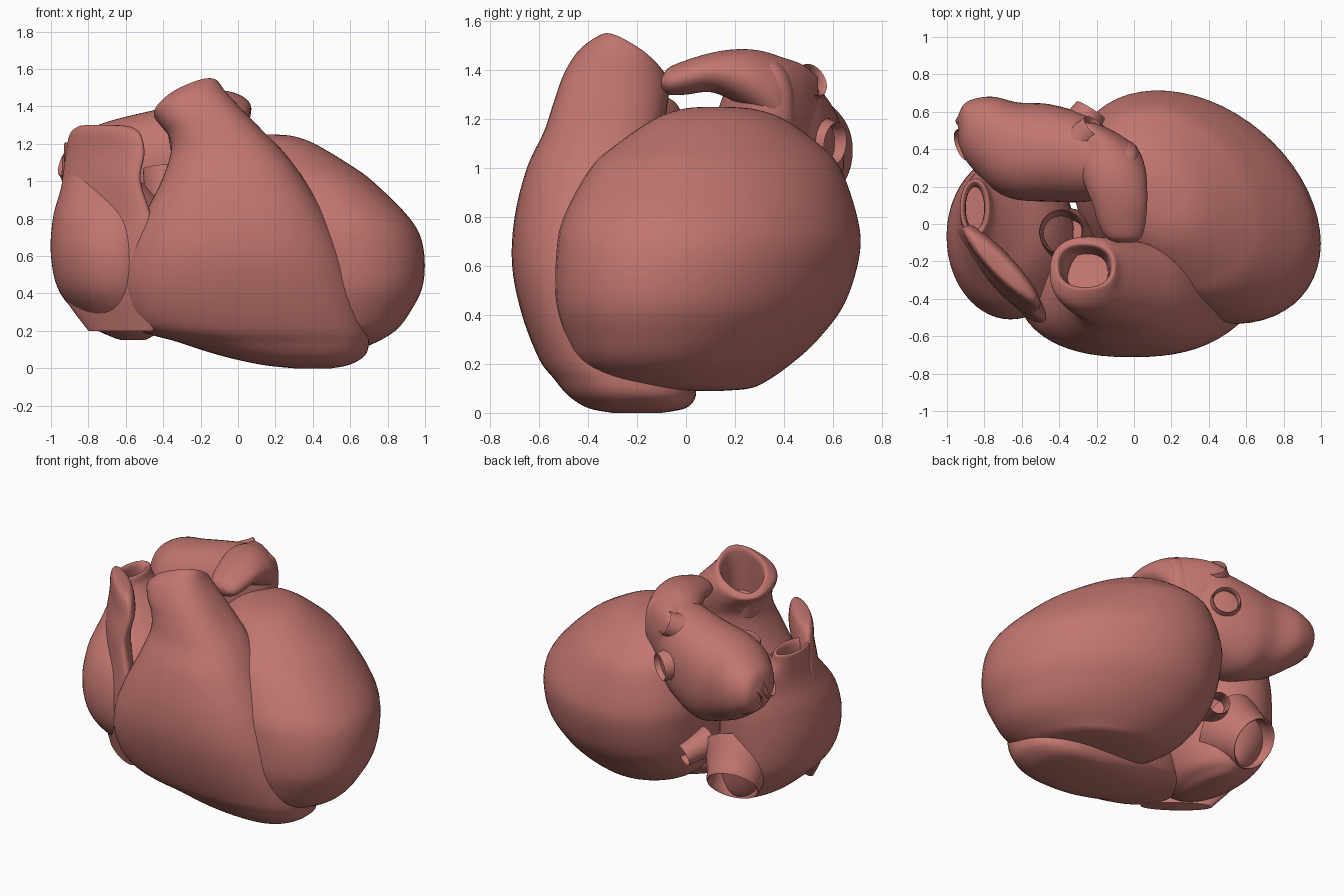
import bpy
import bmesh
import math
from mathutils import Vector

default_cube = bpy.data.objects.get("Cube")
if default_cube:
    bpy.data.objects.remove(default_cube, do_unlink=True)

SIDES = 56
STEPS = 6

# Single tissue colour
tissue = bpy.data.materials.new("muscle_pink")
tissue.use_nodes = True
tissue.diffuse_color = (0.54, 0.18, 0.16, 1)
shader = tissue.node_tree.nodes["Principled BSDF"]
shader.inputs["Base Color"].default_value = tissue.diffuse_color
shader.inputs["Roughness"].default_value = 0.6


def finish(name, bm):
    """Turn a bmesh into a smooth shaded, coloured object."""
    bmesh.ops.recalc_face_normals(bm, faces=bm.faces)
    mesh = bpy.data.meshes.new(name)
    bm.to_mesh(mesh)
    bm.free()
    mesh.materials.append(tissue)
    obj = bpy.data.objects.new(name, mesh)
    bpy.context.collection.objects.link(obj)
    bpy.ops.object.select_all(action="DESELECT")
    obj.select_set(True)
    bpy.context.view_layer.objects.active = obj
    bpy.ops.object.shade_smooth_by_angle(angle=math.radians(50))
    return obj


def skin(name, loops):
    """Bridge a list of point loops into a closed skin."""
    bm = bmesh.new()
    rings = [[bm.verts.new(p) for p in loop] for loop in loops]
    for low, high in zip(rings, rings[1:]):
        for i in range(len(low)):
            j = (i + 1) % len(low)
            bm.faces.new((low[i], low[j], high[j], high[i]))
    bm.faces.new(rings[0])
    bm.faces.new(rings[-1])
    return finish(name, bm)


def spline(rows):
    """Smoothly interpolate the rows of section measurements."""
    ends = [rows[0]] + rows + [rows[-1]]
    result = []
    for a, b, c, d in zip(ends, ends[1:], ends[2:], ends[3:]):
        for step in range(STEPS):
            t = step / STEPS
            result.append([
                q + t * ((r - p) + t * ((2 * p - 5 * q + 4 * r - s)
                         + t * (3 * (q - r) + s - p))) / 2
                for p, q, r, s in zip(a, b, c, d)])
    return result + [rows[-1]]


def rounded(value, power):
    return math.copysign(abs(value) ** (2 / power), value)


def loft(name, axis, rows, power=2, skew=0):
    """Rows: position on axis, min and max of both cross directions, two tilts."""
    rows = [list(row) + [0] * (7 - len(row)) for row in rows]
    loops = []
    for along, u0, u1, v0, v1, tilt_u, tilt_v in spline(rows):
        loop = []
        for i in range(SIDES):
            angle = math.tau * i / SIDES
            cu = rounded(math.cos(angle), power)
            cv = rounded(math.sin(angle - skew), power)
            u = (u0 + u1 + (u1 - u0) * cu) / 2
            v = (v0 + v1 + (v1 - v0) * cv) / 2
            a = along + tilt_u * cu + tilt_v * cv
            loop.append({"x": (a, u, v), "y": (u, a, v), "z": (u, v, a)}[axis])
        loops.append(loop)
    return skin(name, loops)


def vessel(name, centre, direction, radius, length):
    """Short flared vessel stump with a rolled rim and a hollow mouth."""
    turn = Vector(direction).to_track_quat("Z", "Y")
    profile = [(1.4, -1), (1.15, -0.5), (1.02, -0.2), (1, -0.05), (0.96, 0),
               (0.9, -0.03), (0.87, -0.2), (0.84, -0.9)]
    loops = []
    for r, h in profile:
        loop = []
        for i in range(SIDES):
            angle = math.tau * i / SIDES
            point = Vector((radius * r * math.cos(angle),
                            radius * r * math.sin(angle), length * h))
            loop.append(Vector(centre) + turn @ point)
        loops.append(loop)
    return skin(name, loops)


# Large egg shaped chamber on the left
loft("left_ventricle", "z", [
    (.09, .33, .46, .05, .15), (.1, .14, .62, -.22, .26),
    (.13, -.04, .72, -.35, .33), (.2, -.17, .84, -.44, .43),
    (.3, -.25, .92, -.49, .54), (.45, -.31, .99, -.53, .65),
    (.65, -.33, .99, -.53, .71), (.8, -.33, .92, -.5, .7),
    (1, -.27, .72, -.39, .63), (1.1, -.22, .58, -.28, .54),
    (1.2, -.1, .41, -.13, .4), (1.24, .02, .3, -.02, .28),
    (1.25, .12, .2, .07, .17)], skew=.3)

# Front chamber narrowing into an open outflow trunk
loft("right_ventricle", "z", [
    (0, .3, .5, -.3, -.1), (.02, .12, .6, -.4, 0),
    (.07, -.1, .68, -.48, .04), (.14, -.32, .7, -.54, .03),
    (.22, -.55, .69, -.6, .01), (.4, -.62, .64, -.67, -.02),
    (.6, -.59, .57, -.71, -.04), (.8, -.51, .48, -.7, -.06),
    (1, -.41, .36, -.65, -.08), (1.15, -.36, .25, -.58, -.09),
    (1.25, -.37, .14, -.54, -.08, .01, -.02),
    (1.34, -.42, .03, -.5, -.07, .03, -.04),
    (1.41, -.45, -.06, -.44, -.07, .05, -.06),
    (1.45, -.42, -.1, -.36, -.1, .06, -.07),
    (1.44, -.4, -.12, -.34, -.12, .06, -.07),
    (1.39, -.39, -.13, -.34, -.13, .05, -.06),
    (1.2, -.36, -.14, -.36, -.16, .03, -.03)], power=2.4)

# Right rear chamber with the upper vein opening on top
loft("right_atrium", "z", [
    (.15, -.62, -.5, -.05, .2), (.17, -.68, -.46, -.18, .26),
    (.23, -.79, -.38, -.32, .32), (.4, -.95, -.32, -.47, .36),
    (.6, -1, -.32, -.51, .37), (.8, -.99, -.34, -.46, .37),
    (.95, -.95, -.45, -.33, .34), (1.05, -.93, -.62, -.2, .3),
    (1.14, -.93, -.74, -.1, .25), (1.2, -.93, -.77, -.07, .24),
    (1.2, -.91, -.79, -.05, .22), (1.15, -.9, -.8, -.03, .2),
    (1, -.9, -.8, -.03, .2)])

# Thin wall in front of the right rear chamber, rising to a leaf shaped edge
loft("right_auricle", "z", [
    (.2, -.8, -.45, -.48, -.2), (.4, -.94, -.43, -.54, -.08),
    (.6, -.98, -.43, -.55, -.05), (.8, -.97, -.46, -.52, -.03),
    (1, -.94, -.52, -.48, 0), (1.15, -.92, -.5, -.45, 0),
    (1.25, -.9, -.52, -.42, -.03), (1.29, -.86, -.57, -.37, -.08),
    (1.3, -.82, -.64, -.3, -.14)], skew=1.12)

# Upper rear chamber, rounded off on the right
loft("left_atrium", "x", [
    (.03, .32, .38, 1.2, 1.34), (0, .25, .43, 1.08, 1.42),
    (-.1, .17, .48, .94, 1.45), (-.25, .12, .58, .82, 1.43),
    (-.45, .12, .64, .74, 1.38), (-.62, .13, .65, .78, 1.34),
    (-.75, .18, .68, .84, 1.3), (-.85, .28, .67, .91, 1.25),
    (-.91, .36, .64, .96, 1.2), (-.94, .44, .58, 1.03, 1.12)], power=2.2)

# Ear shaped lobe reaching forward over the left chamber
loft("left_auricle", "y", [
    (-.1, -.09, 0, 1.33, 1.37), (-.07, -.15, .04, 1.3, 1.41),
    (0, -.19, .06, 1.3, 1.44), (.1, -.22, .07, 1.31, 1.47),
    (.2, -.26, .07, 1.27, 1.485), (.3, -.3, .06, 1.2, 1.48),
    (.4, -.32, .02, 1.1, 1.45), (.48, -.32, -.08, 1.05, 1.42),
    (.54, -.32, -.2, 1.12, 1.37)])

# Vessel stumps
vessel("aortic_root", (-.39, -.04, 1.08), (-.1, .1, 1), .12, .45)
vessel("lower_body_vein", (-.63, .4, .32), (-.23, .75, -.63), .17, .24)
vessel("heart_wall_vein", (-.3, .46, .46), (.4, .8, -.3), .07, .2)
vessel("upper_left_lung_vein", (-.21, .52, 1.36), (.6, .6, .4), .075, .15)
vessel("lower_left_lung_vein", (-.23, .61, 1.1), (.5, .8, -.1), .09, .15)
vessel("upper_right_lung_vein", (-.92, .42, 1.11), (-.8, -.3, .35), .09, .14)
vessel("lower_right_lung_vein", (-.88, .61, 1.04), (-.6, .7, -.2), .1, .15)
